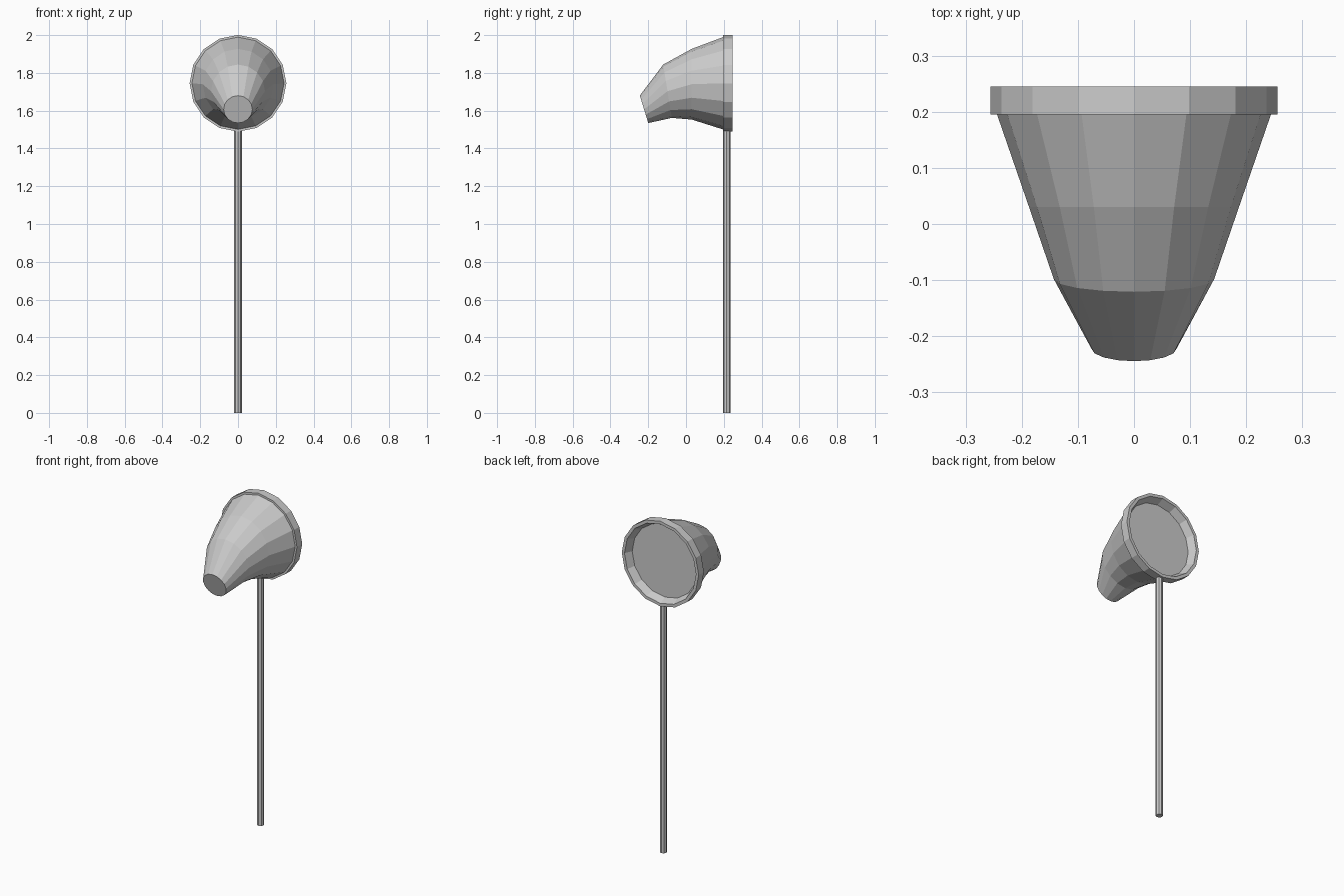
import bpy, bmesh
from math import pi, sin, cos

if "Cube" in bpy.data.objects:
    bpy.data.objects.remove(bpy.data.objects["Cube"])

SIDES = 16


def lofted(name, rings):
    """Skin rings given as (centre y, centre z, radius, half-depth tilt), capping both ends."""
    bm = bmesh.new()
    loops = []
    for y, z, r, tilt in rings:
        angles = [2 * pi * i / SIDES for i in range(SIDES)]
        loops.append([bm.verts.new((r * cos(a), y - r * sin(a) * sin(tilt),
                                    z + r * sin(a) * cos(tilt))) for a in angles])
    for a, b in zip(loops, loops[1:]):
        for i in range(SIDES):
            j = (i + 1) % SIDES
            bm.faces.new((a[i], a[j], b[j], b[i]))
    bm.faces.new(loops[0])
    bm.faces.new(loops[-1])
    bmesh.ops.recalc_face_normals(bm, faces=bm.faces)
    mesh = bpy.data.meshes.new(name)
    bm.to_mesh(mesh)
    bm.free()
    obj = bpy.data.objects.new(name, mesh)
    bpy.context.collection.objects.link(obj)
    return obj


# Hood: tapers and droops towards the front
lofted("hood", [
    (0.195, 1.745, 0.244, 0),
    (0.03, 1.74, 0.187, 0),
    (-0.098, 1.703, 0.143, 0.16),
    (-0.222, 1.607, 0.076, 0.30),
])

# Rim: outer band, thin lip, and recessed back panel
lofted("rim", [
    (0.195, 1.745, 0.256, 0),
    (0.245, 1.745, 0.256, 0),
    (0.245, 1.745, 0.238, 0),
    (0.200, 1.745, 0.218, 0),
])

# Pole
bpy.ops.mesh.primitive_cylinder_add(vertices=8, radius=0.02, depth=1.5,
                                    location=(0, 0.215, 0.75))
bpy.context.object.name = "pole"
